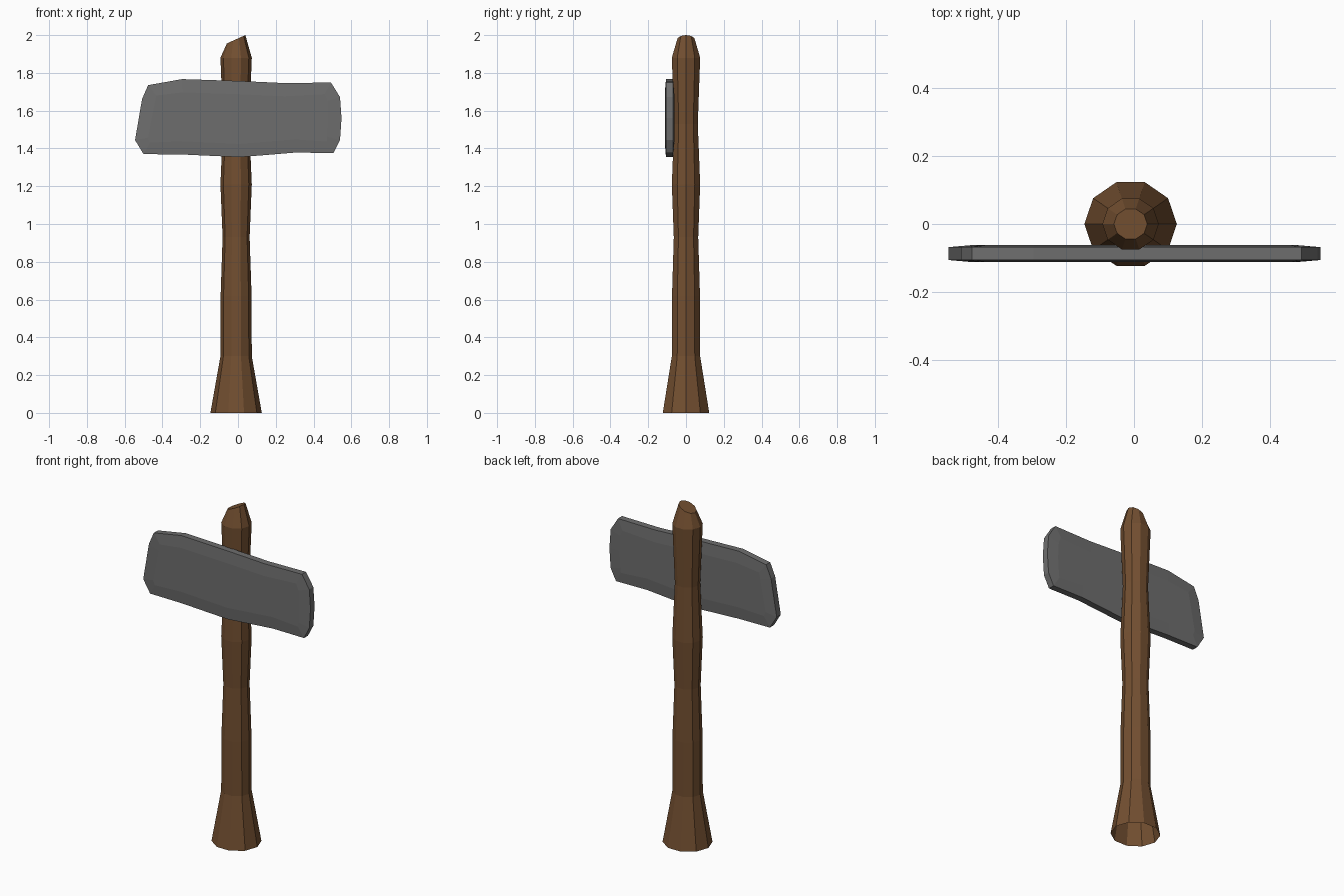
import bpy, bmesh, math

if "Cube" in bpy.data.objects:
    bpy.data.objects.remove(bpy.data.objects["Cube"])


def material(name, color):
    m = bpy.data.materials.new(name)
    m.diffuse_color = (*color, 1.0)
    m.use_nodes = True
    m.node_tree.nodes["Principled BSDF"].inputs["Base Color"].default_value = m.diffuse_color
    return m


def finish(bm, name, mat):
    me = bpy.data.meshes.new(name)
    bm.to_mesh(me)
    bm.free()
    me.materials.append(mat)
    ob = bpy.data.objects.new(name, me)
    bpy.context.collection.objects.link(ob)
    return ob


wood = material("brown wood", (0.17, 0.078, 0.03))
stone = material("grey board", (0.155, 0.155, 0.155))

# Post: ten-sided rings (height, radius), open underneath, slanted cut on top
SIDES, CX = 10, -0.01
profile = [(0, 0.136), (0.3, 0.083), (0.62, 0.082), (0.93, 0.0715),
           (1.21, 0.083), (1.53, 0.069), (1.88, 0.083), (1.978, 0.049)]
bm = bmesh.new()
rings = []
for i, (z, r) in enumerate(profile):
    slant = 0.45 if i == len(profile) - 1 else 0.0
    ring = []
    for k in range(SIDES):
        a = 2 * math.pi * k / SIDES
        dx = r * math.cos(a)
        ring.append(bm.verts.new((CX + dx, 0.95 * r * math.sin(a), z + slant * dx)))
    rings.append(ring)
for lo, hi in zip(rings, rings[1:]):
    for k in range(SIDES):
        n = (k + 1) % SIDES
        bm.faces.new((lo[k], lo[n], hi[n], hi[k]))
bm.faces.new(rings[-1])
finish(bm, "post", wood)

# Sign board: rough outline extruded, with slightly raised front and back
outline = [(-0.545, 1.444), (-0.5, 1.37), (-0.296, 1.368), (0.01, 1.354),
           (0.302, 1.378), (0.505, 1.376), (0.54, 1.444), (0.548, 1.56),
           (0.54, 1.672), (0.492, 1.749), (0.249, 1.746), (0.01, 1.757),
           (-0.296, 1.767), (-0.476, 1.735), (-0.508, 1.661)]
bm = bmesh.new()
front = [bm.verts.new((x, -0.106, z)) for x, z in outline]
back = [bm.verts.new((x, -0.068, z)) for x, z in outline]
count = len(outline)
panels = [bm.faces.new(front), bm.faces.new(back[::-1])]
for k in range(count):
    n = (k + 1) % count
    bm.faces.new((front[n], front[k], back[k], back[n]))
bmesh.ops.recalc_face_normals(bm, faces=bm.faces[:])
bmesh.ops.inset_individual(bm, faces=panels, thickness=0.07, depth=0.006)
finish(bm, "sign_board", stone)
